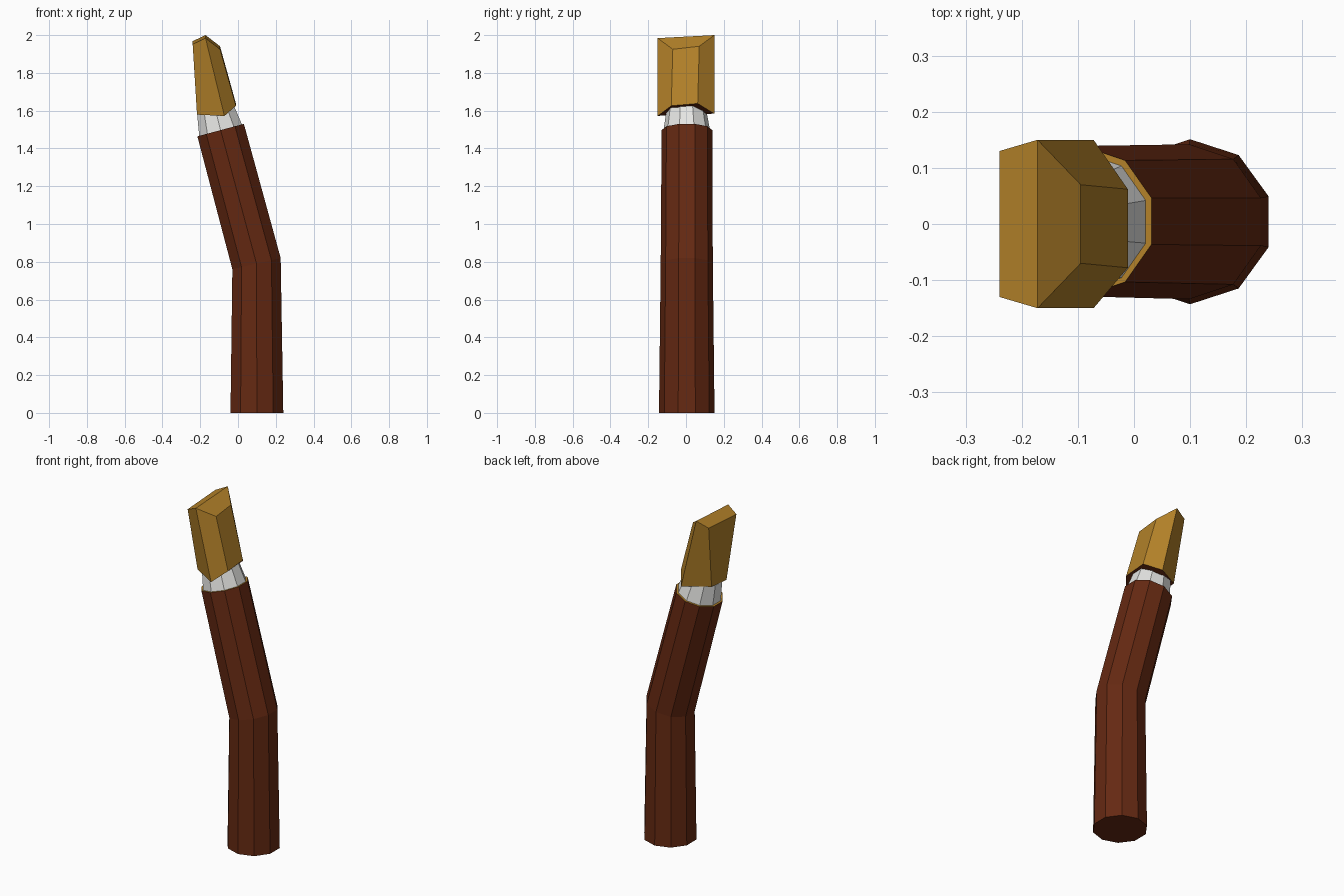
import bpy, math
from mathutils import Vector

if "Cube" in bpy.data.objects:
    bpy.data.objects.remove(bpy.data.objects["Cube"])


def material(name, rgb):
    m = bpy.data.materials.new(name)
    m.diffuse_color = (*rgb, 1.0)
    m.use_nodes = True
    m.node_tree.nodes["Principled BSDF"].inputs["Base Color"].default_value = m.diffuse_color
    return m


brown = material("dark_brown", (0.13, 0.022, 0.006))
gold = material("gold", (0.45, 0.22, 0.022))
white = material("white", (0.85, 0.85, 0.83))


def ring(x, y, z, radius, tilt):
    """Ten-sided ring whose plane is tipped about the y axis."""
    t = math.radians(tilt)
    pts = []
    for i in range(10):
        a = math.radians(18 + 36 * i)
        u = radius * math.cos(a)
        pts.append(Vector((x + u * math.cos(t), y + radius * math.sin(a), z + u * math.sin(t))))
    return pts


def loft(name, rings, mats, bottom=0, top=0):
    """Skin a stack of equal rings, closed at both ends."""
    n = len(rings[0])
    verts = [p for r in rings for p in r]
    faces = [(k * n + i, k * n + (i + 1) % n, (k + 1) * n + (i + 1) % n, (k + 1) * n + i)
             for k in range(len(rings) - 1) for i in range(n)]
    faces.append(tuple(reversed(range(n))))
    faces.append(tuple(range(len(verts) - n, len(verts))))
    mesh = bpy.data.meshes.new(name)
    mesh.from_pydata(verts, [], faces)
    for m in mats:
        mesh.materials.append(m)
    mesh.polygons[len(faces) - 2].material_index = bottom
    mesh.polygons[len(faces) - 1].material_index = top
    mesh.update()
    obj = bpy.data.objects.new(name, mesh)
    bpy.context.collection.objects.link(obj)
    return obj


# Bent handle, with a gold end face
loft("handle", [ring(0.10, 0.004, 0.0, 0.147, 0),
                ring(0.098, 0.004, 0.79, 0.138, 13),
                ring(-0.092, 0.005, 1.497, 0.134, 15)], [brown, gold], top=1)

# Tapered white collar
loft("collar", [ring(-0.091, 0.004, 1.492, 0.124, 15),
                ring(-0.121, 0.002, 1.61, 0.104, 15)], [white])


def hexagon(right, mid, left, lean, shift):
    """Six corners from (x, half width, z) pairs; the back corners sit higher by lean."""
    order = [(right, -1), (right, 1), (mid, 1), (left, 1), (left, -1), (mid, -1)]
    return [Vector((x, s * w + (shift if p is right else 0), z + s * lean))
            for p in [right, mid, left] for (x, w, z) in [p] for s in (-1, 1)] and [
        Vector((p[0], s * p[1] + (shift if p is right else 0), p[2] + s * lean)) for p, s in order]


# Six-sided tip with a ridged top and a brown underside
loft("tip", [hexagon((-0.011, 0.07, 1.632), (-0.072, 0.15, 1.578), (-0.217, 0.07, 1.585), 0.006, -0.008),
             hexagon((-0.095, 0.07, 1.933), (-0.172, 0.15, 1.992), (-0.24, 0.13, 1.96), 0.008, 0.0)],
     [gold, brown], bottom=1)

# Ridged top: replace the single cap by two sloping faces
tip = bpy.data.objects["tip"]
old = tip.data
verts = [v.co.copy() for v in old.vertices]
faces = [tuple(p.vertices) for p in old.polygons][:-1] + [(6, 7, 8, 11), (11, 8, 9, 10)]
mesh = bpy.data.meshes.new("tip_ridged")
mesh.from_pydata(verts, [], faces)
mesh.materials.append(gold)
mesh.materials.append(brown)
mesh.polygons[6].material_index = 1
mesh.update()
tip.data = mesh
bpy.data.meshes.remove(old)
